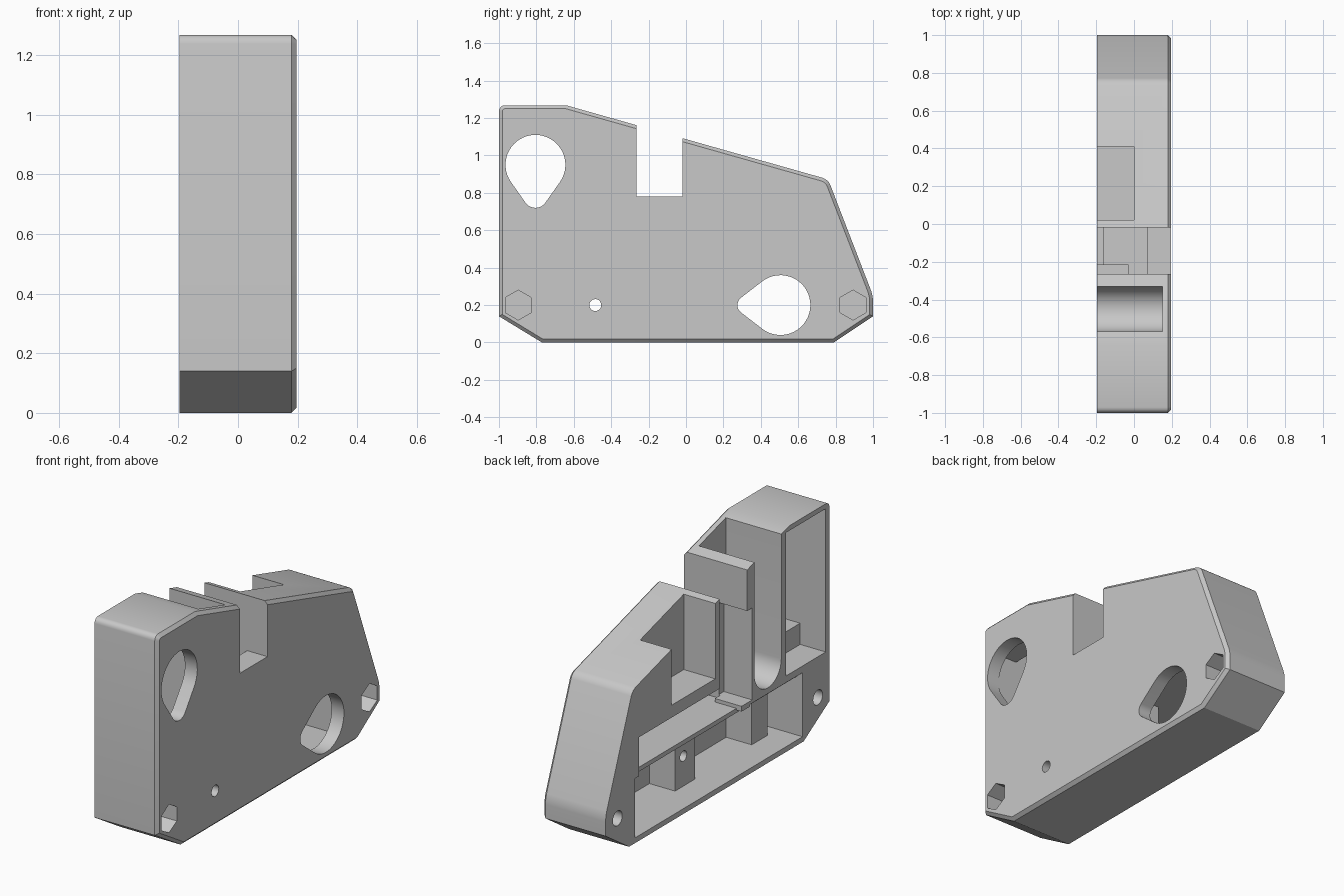
import bpy, bmesh
from math import cos, sin, pi, acos, atan2

if "Cube" in bpy.data.objects:
    bpy.data.objects.remove(bpy.data.objects["Cube"])

SHADE = (0.58, 0.58, 0.58, 1)
grey = bpy.data.materials.new("plain grey")
grey.use_nodes = True
grey.diffuse_color = SHADE
grey.node_tree.nodes["Principled BSDF"].inputs["Base Color"].default_value = SHADE

OPEN, FACE = -0.197, 0.197      # open side and closed face of the housing half
OUT = 0.4                       # safely outside on either side
BACK = 0.12                     # inner surface of the closed wall


def prism(name, profile, x0, x1):
    """Extrude a (y, z) profile along x."""
    bm = bmesh.new()
    base = bm.faces.new([bm.verts.new((x0, y, z)) for y, z in profile])
    ext = bmesh.ops.extrude_face_region(bm, geom=[base])
    for v in ext["geom"]:
        if isinstance(v, bmesh.types.BMVert):
            v.co.x = x1
    bmesh.ops.recalc_face_normals(bm, faces=bm.faces)
    mesh = bpy.data.meshes.new(name)
    bm.to_mesh(mesh)
    bm.free()
    mesh.materials.append(grey)
    obj = bpy.data.objects.new(name, mesh)
    bpy.context.collection.objects.link(obj)
    return obj


def rect(y0, y1, z0, z1):
    return [(y0, z0), (y1, z0), (y1, z1), (y0, z1)]


def arc(y, z, r, a0, a1, n):
    return [(y + r * cos(a0 + (a1 - a0) * i / n), z + r * sin(a0 + (a1 - a0) * i / n))
            for i in range(n + 1)]


def ring(y, z, r, n, turn=0):
    return arc(y, z, r, turn, turn + 2 * pi, n)[:-1]


def teardrop(y, z, r, y2, z2, r2):
    """Outline wrapped round a large and a small circle."""
    dy, dz = y2 - y, z2 - z
    a = atan2(dz, dy)
    t = acos((r - r2) / (dy * dy + dz * dz) ** 0.5)
    return arc(y, z, r, a + t, a + 2 * pi - t, 32) + arc(y2, z2, r2, a - t, a + t, 12)


def combine(target, tool, operation):
    mod = target.modifiers.new("shape", "BOOLEAN")
    mod.operation, mod.solver, mod.object = operation, "EXACT", tool
    bpy.context.view_layer.objects.active = target
    bpy.ops.object.modifier_apply(modifier=mod.name)
    bpy.data.objects.remove(tool)


def cut(profile, x0, x1):
    combine(body, prism("cutter", profile, x0, x1), "DIFFERENCE")


def add(profile, x0, x1):
    combine(body, prism("extra", profile, x0, x1), "UNION")


# Outer body with rounded corners and a chamfer round the closed face
outline = [(-1, .14), (-.77, 0), (.79, 0), (1, .14), (1, .25), (.76, .872),
           (-.64, 1.268), (-1, 1.268)]
body = prism("housing_half", outline, OPEN, FACE)
bm = bmesh.new()
bm.from_mesh(body.data)


def bevel(edges, offset, segments):
    bmesh.ops.bevel(bm, geom=edges, offset=offset, offset_type="OFFSET", segments=segments,
                    profile=0.5, affect="EDGES")


corners = [(-1, 1.268), (.76, .872), (1, .25)]
bevel([e for e in bm.edges if abs(e.verts[0].co.x - e.verts[1].co.x) > 0.3
       and any(abs(e.verts[0].co.y - y) + abs(e.verts[0].co.z - z) < 0.01 for y, z in corners)],
      0.03, 4)
bevel([e for e in bm.edges if all(v.co.x > FACE - 0.001 for v in e.verts)], 0.018, 1)
bm.to_mesh(body.data)
bm.free()

# Notch through the top, its deeper channel, and the recess under the slot wall
cut(rect(-.265, -.018, .78, 2), -OUT, OUT)
cut(rect(-.265, -.018, .39, .9), -OUT, .07)
cut(rect(-.31, -.25, .41, .93), -OUT, -.02)

# Round-bottomed vertical slot
cut([(-.33, 2), (-.57, 2)] + arc(-.45, .545, .12, pi, 2 * pi, 24), -OUT, .15)

# Pocket in the sloping top
cut(rect(.02, .41, .655, 2), -OUT, 0)

# Inner cavities: upper front, middle and lower, with the shelf edge set back
cut(rect(-.967, -.61, .43, 1.24), -OUT, BACK)
cut(rect(-.215, .70, .39, .585), -OUT, BACK)
cut(rect(-.76, .735, .03, .365), -OUT, BACK)
cut(rect(-.76, .70, .3, .392), -OUT, -.165)

# Small ledge at the foot of the channel
add(rect(-.29, -.215, .38, .41), OPEN, -.03)

# Screw boss and rib in the lower cavity, steps in the upper one
for y0, y1 in ((-.025, .155), (-.67, -.53)):
    add(rect(y0, y1, .02, .375), -.04, BACK + .02)
cut(ring(.08, .2, .03, 20), -OUT, .08)
cut(ring(-.485, .2, .032, 20), 0, OUT)
add(rect(-.98, -.6, .42, .55), -.037, BACK + .02)
add(rect(-.98, -.6, 1.12, 1.25), 0, BACK + .02)

# Teardrop hanging holes
cut(teardrop(-.805, .95, .16, -.805, .785, .065), 0, OUT)
cut(teardrop(.505, .2, .16, .325, .2, .05), 0, OUT)

# Corner bolt holes with hexagonal nut recesses
for y in (-.897, .893):
    cut(ring(y, .2, .08, 6, pi / 2), .07, OUT)
    cut(ring(y, .2, .042, 24), -OUT, .06)

# Smooth the curved walls, keep the edges crisp
bpy.ops.object.select_all(action="DESELECT")
body.select_set(True)
bpy.context.view_layer.objects.active = body
bpy.ops.object.shade_smooth_by_angle(angle=0.45)
